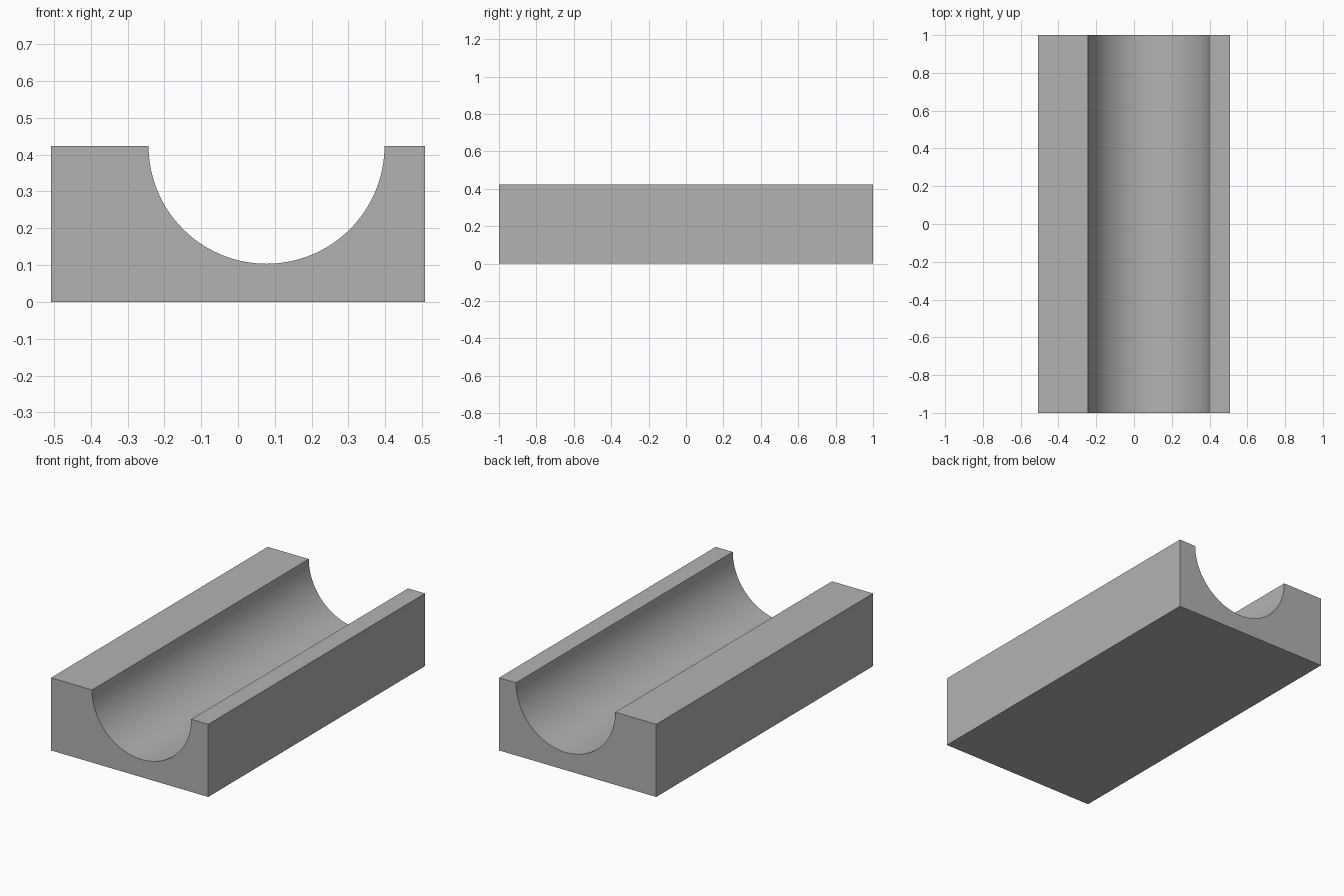
import bpy
import bmesh
import math

cube = bpy.data.objects.get("Cube")
if cube:
    bpy.data.objects.remove(cube, do_unlink=True)

HALF_WIDTH, HALF_LENGTH, HEIGHT = 0.508, 1.0, 0.424
GROOVE_X, GROOVE_RADIUS, SEGMENTS = 0.0775, 0.3205, 64

# Plain grey material
GREY = (0.448, 0.448, 0.448, 1.0)
grey = bpy.data.materials.new("plain grey")
grey.use_nodes = True
grey.diffuse_color = GREY
grey.node_tree.nodes["Principled BSDF"].inputs["Base Color"].default_value = GREY

# Front profile: block with a half-round groove sunk into its top
profile = [(-HALF_WIDTH, HEIGHT), (-HALF_WIDTH, 0), (HALF_WIDTH, 0), (HALF_WIDTH, HEIGHT)]
for i in range(SEGMENTS + 1):
    angle = math.pi * i / SEGMENTS
    profile.append((GROOVE_X + GROOVE_RADIUS * math.cos(angle),
                    HEIGHT - GROOVE_RADIUS * math.sin(angle)))

# Extrude the profile along the length
bm = bmesh.new()
front = bm.faces.new([bm.verts.new((x, -HALF_LENGTH, z)) for x, z in profile])
extruded = bmesh.ops.extrude_face_region(bm, geom=[front], use_keep_orig=True)
back_verts = [v for v in extruded["geom"] if isinstance(v, bmesh.types.BMVert)]
bmesh.ops.translate(bm, verts=back_verts, vec=(0, 2 * HALF_LENGTH, 0))
bmesh.ops.recalc_face_normals(bm, faces=bm.faces)

mesh = bpy.data.meshes.new("grooved_block")
bm.to_mesh(mesh)
bm.free()
mesh.materials.append(grey)
block = bpy.data.objects.new("grooved_block", mesh)
bpy.context.collection.objects.link(block)

# Smooth groove, crisp block edges
bpy.ops.object.select_all(action='DESELECT')
block.select_set(True)
bpy.context.view_layer.objects.active = block
bpy.ops.object.shade_smooth_by_angle(angle=math.radians(30))
